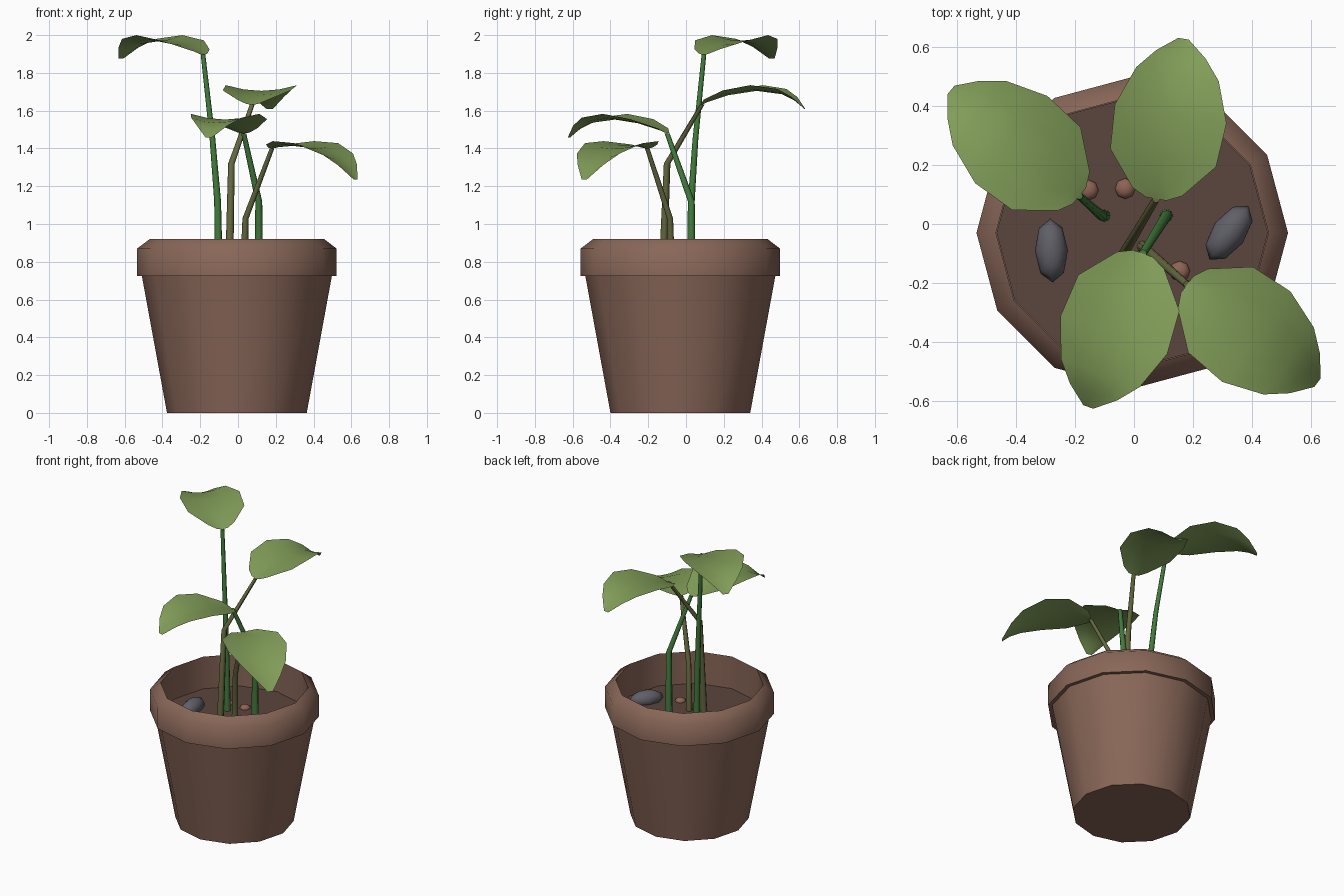
import bpy, bmesh, math
from mathutils import Vector

if "Cube" in bpy.data.objects:
    bpy.data.objects.remove(bpy.data.objects["Cube"])


def material(name, rgb):
    m = bpy.data.materials.new(name)
    m.diffuse_color = (*rgb, 1)
    m.use_nodes = True
    m.node_tree.nodes["Principled BSDF"].inputs["Base Color"].default_value = m.diffuse_color
    return m


CLAY = material("clay brown", (0.25, 0.135, 0.098))
SOIL = material("soil brown", (0.105, 0.06, 0.047))
LEAF = material("leaf green", (0.22, 0.335, 0.098))
GREEN = material("stem green", (0.055, 0.2, 0.045))
OLIVE = material("stem olive", (0.13, 0.14, 0.05))
STONE = material("stone grey", (0.115, 0.115, 0.135))
PEBBLE = material("pebble brown", (0.27, 0.125, 0.09))

CENTRE = Vector((-0.006, -0.03, 0))


def finish(name, bm, mat, angle=40, recalc=True):
    if recalc:
        bmesh.ops.recalc_face_normals(bm, faces=bm.faces)
    me = bpy.data.meshes.new(name)
    bm.to_mesh(me)
    bm.free()
    me.materials.append(mat)
    ob = bpy.data.objects.new(name, me)
    bpy.context.collection.objects.link(ob)
    bpy.context.view_layer.objects.active = ob
    bpy.ops.object.select_all(action='DESELECT')
    ob.select_set(True)
    bpy.ops.object.shade_smooth_by_angle(angle=math.radians(angle))
    return ob


def rings(name, sections, sides, mat, angle=40):
    """Skin horizontal rings (centre, radius) into a capped solid."""
    bm = bmesh.new()
    loops = []
    for c, r in sections:
        loops.append([bm.verts.new(Vector(c) + r * Vector((
            math.cos(2 * math.pi * i / sides), math.sin(2 * math.pi * i / sides), 0)))
            for i in range(sides)])
    for a, b in zip(loops, loops[1:]):
        for i in range(sides):
            j = (i + 1) % sides
            bm.faces.new((a[i], a[j], b[j], b[i]))
    bm.faces.new(loops[0])
    bm.faces.new(loops[-1])
    return finish(name, bm, mat, angle)


def at(z):
    return CENTRE + Vector((0, 0, z))


# Pot: tapered wall, stepped collar with sloped top, hollow inside
rings("pot", [(at(z), r) for r, z in [
    (0.37, 0), (0.503, 0.725), (0.528, 0.725), (0.528, 0.87),
    (0.462, 0.92), (0.462, 0.68)]], 12, CLAY, 60)

# Soil disc
rings("soil", [(at(0.685), 0.46), (at(0.70), 0.46)], 12, SOIL)


# Stones and pebbles lying on the soil
def rock(name, loc, size, turn, mat):
    bm = bmesh.new()
    bmesh.ops.create_uvsphere(bm, u_segments=8, v_segments=6, radius=1)
    ca, sa = math.cos(turn), math.sin(turn)
    for v in bm.verts:
        x, y, z = (v.co[i] * size[i] for i in range(3))
        v.co = Vector(loc) + Vector((x * ca - y * sa, x * sa + y * ca, z))
    finish(name, bm, mat, 80)


rock("stone_left", (-0.28, -0.09, 0.72), (0.108, 0.056, 0.055), math.radians(92), STONE)
rock("stone_right", (0.322, -0.03, 0.72), (0.112, 0.058, 0.055), math.radians(54), STONE)
for i, (x, y) in enumerate([(-0.155, 0.115), (-0.03, 0.12), (0.155, -0.16)]):
    rock(f"pebble_{i + 1}", (x, y, 0.70), (0.035, 0.035, 0.022), 0, PEBBLE)

# Leaf template: distance along, half width, midrib height, edge lift
TEMPLATE = [(0.0, 0.035, 0.0, 0.005), (0.025, 0.085, 0.012, 0.015),
            (0.145, 0.182, 0.05, 0.025), (0.30, 0.192, 0.073, 0.03),
            (0.44, 0.142, 0.055, 0.028), (0.51, 0.085, 0.022, 0.018),
            (0.565, 0.018, -0.022, 0.0)]


def leaf(name, base, tip, droop):
    base = Vector(base)
    d = Vector((tip[0] - base.x, tip[1] - base.y, 0))
    k = d.length / 0.565
    d.normalize()
    n = Vector((-d.y, d.x, 0))
    bm = bmesh.new()
    rows = []
    for u, w, h, lift in TEMPLATE:
        rows.append([bm.verts.new(base + d * u * k + n * w * s
                                  + Vector((0, 0, h - droop * u + lift * s * s)))
                     for s in (-1, -0.5, 0, 0.5, 1)])
    for a, b in zip(rows, rows[1:]):
        for i in range(4):
            bm.faces.new((a[i], b[i], b[i + 1], a[i + 1]))
    finish(name, bm, LEAF, 60, recalc=False)


# Plants: stem path, stem radius, stem colour, leaf tip, leaf droop
PLANTS = [
    ("back_left", [(-0.10, 0.028, 0.69), (-0.108, 0.028, 1.12),
                   (-0.135, 0.05, 1.45), (-0.185, 0.095, 1.897)], 0.021, GREEN, (-0.62, 0.455), 0.0),
    ("back_right", [(-0.048, -0.125, 0.69), (-0.035, -0.10, 1.32),
                    (0.075, 0.085, 1.632)], 0.022, OLIVE, (0.168, 0.628), 0.0),
    ("front_left", [(0.11, 0.028, 0.69), (0.11, 0.028, 1.12),
                    (0.03, -0.10, 1.48)], 0.023, GREEN, (-0.155, -0.62), 0.0),
    ("front_right", [(0.03, -0.077, 0.69), (0.04, -0.085, 1.03),
                     (0.18, -0.205, 1.40)], 0.021, OLIVE, (0.622, -0.538), 0.25),
]
for name, path, r, mat, tip, droop in PLANTS:
    last = len(path) - 1
    rings(f"{name}_stem", [(p, r * (1 - 0.42 * i / last)) for i, p in enumerate(path)], 8, mat, 50)
    leaf(f"{name}_leaf", path[-1], tip, droop)
